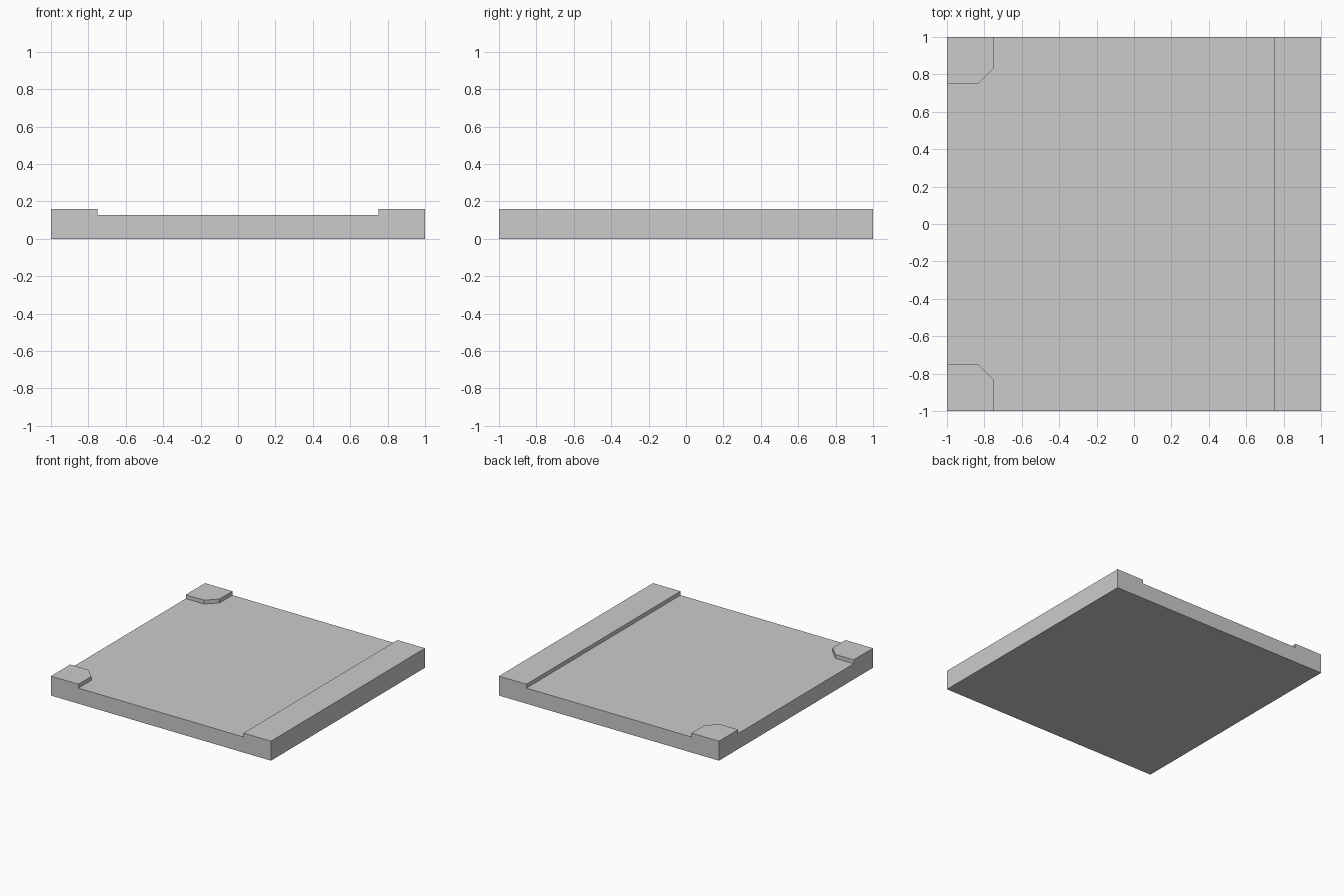
import bpy, bmesh

if "Cube" in bpy.data.objects:
    bpy.data.objects.remove(bpy.data.objects["Cube"])

HEIGHT, FLOOR = 0.16, 0.128    # rim height and recessed floor height
EDGE, CHAMFER = 0.75, 0.833    # inner edge of raised parts, start of corner chamfer
OUT = 1.2                      # cutter overshoot past the tile


def prism(name, outline, z0, z1):
    """Extrude a flat outline from z0 up to z1."""
    bm = bmesh.new()
    face = bm.faces.new([bm.verts.new((x, y, z0)) for x, y in outline])
    top = bmesh.ops.extrude_face_region(bm, geom=[face])["geom"]
    verts = [g for g in top if isinstance(g, bmesh.types.BMVert)]
    bmesh.ops.translate(bm, verts=verts, vec=(0, 0, z1 - z0))
    bmesh.ops.recalc_face_normals(bm, faces=bm.faces)
    mesh = bpy.data.meshes.new(name)
    bm.to_mesh(mesh)
    bm.free()
    obj = bpy.data.objects.new(name, mesh)
    bpy.context.collection.objects.link(obj)
    return obj


# Square tile at full height
tile = prism("floor_tile", [(-1, -1), (1, -1), (1, 1), (-1, 1)], 0, HEIGHT)

# Recess outline: leaves a straight curb on the right, chamfered pads at the left corners
half = [(EDGE, OUT), (-EDGE, OUT), (-EDGE, CHAMFER), (-CHAMFER, EDGE), (-OUT, EDGE)]
outline = half + [(x, -y) for x, y in reversed(half)]
cutter = prism("recess_cutter", outline, FLOOR, HEIGHT + 0.2)
cutter.hide_render = True

# Cut the recess, then discard the cutter
mod = tile.modifiers.new("recess", "BOOLEAN")
mod.operation = "DIFFERENCE"
mod.solver = "EXACT"
mod.object = cutter
bpy.context.view_layer.objects.active = tile
bpy.ops.object.modifier_apply(modifier=mod.name)
bpy.data.objects.remove(cutter)
